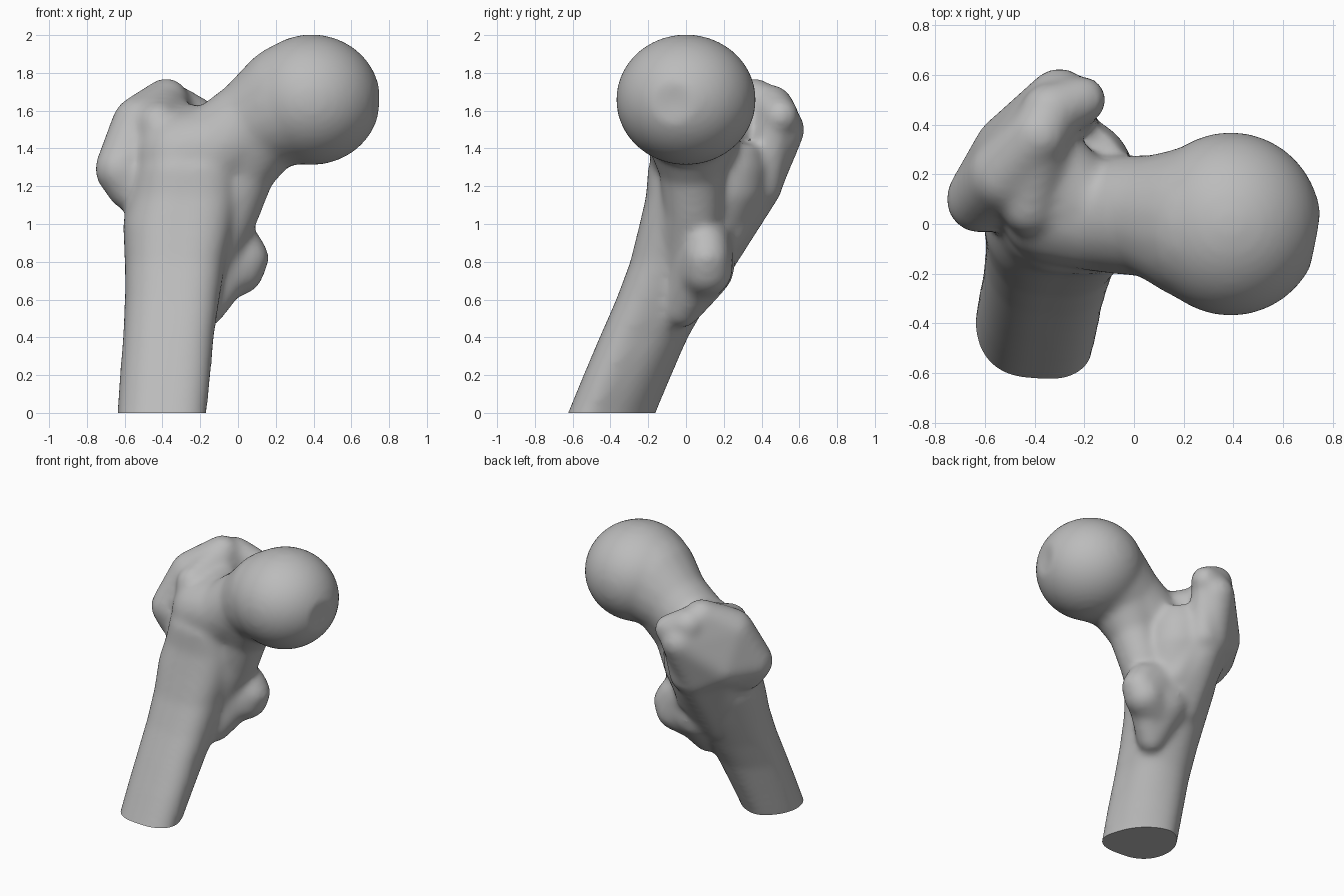
import bpy, bmesh, math
from mathutils import Vector

old = bpy.data.objects.get("Cube")
if old:
    bpy.data.objects.remove(old)

bone = bpy.data.materials.new("bone_grey")
bone.use_nodes = True
grey = (0.5, 0.5, 0.5, 1)
bone.diffuse_color = grey
bone.node_tree.nodes["Principled BSDF"].inputs["Base Color"].default_value = grey

body = bmesh.new()


def add_to_body(part):
    bmesh.ops.recalc_face_normals(part, faces=part.faces)
    mesh = bpy.data.meshes.new("part")
    part.to_mesh(mesh)
    part.free()
    body.from_mesh(mesh)
    bpy.data.meshes.remove(mesh)


def hull(*balls):
    """Closed skin stretched around balls given as x, y, z, radius."""
    ball = bmesh.new()
    bmesh.ops.create_icosphere(ball, subdivisions=3, radius=1)
    unit = [v.co.copy() for v in ball.verts]
    ball.free()
    part = bmesh.new()
    for x, y, z, r in balls:
        for co in unit:
            part.verts.new(Vector((x, y, z)) + co * r)
    bmesh.ops.convex_hull(part, input=part.verts[:])
    loose = [v for v in part.verts if not v.link_faces]
    bmesh.ops.delete(part, geom=loose, context='VERTS')
    add_to_body(part)


def chain(*balls):
    for a, b in zip(balls, balls[1:]):
        hull(a, b)


def loft(rings, sides=48, power=0.85):
    """Closed tube through level rings: z, centre x, y, radius x, y, flattening
    of the inner rear corner."""
    part = bmesh.new()
    loops = []
    for z, cx, cy, rx, ry, flat in rings:
        loop = []
        for i in range(sides):
            a = math.tau * i / sides
            c, s = math.cos(a), math.sin(a)
            p = math.copysign(abs(c) ** power, c)
            q = math.copysign(abs(s) ** power, s)
            skew = max(0, -p * q) * 0.15
            press = max(0, (p + q) * 0.7 - 0.3) * flat * 0.7
            loop.append(part.verts.new((cx + rx * (p + skew - press),
                                        cy + ry * (q - skew - press), z)))
        loops.append(loop)
    for low, high in zip(loops, loops[1:]):
        for i in range(sides):
            j = (i + 1) % sides
            part.faces.new((low[i], low[j], high[j], high[i]))
    part.faces.new(loops[0][::-1])
    part.faces.new(loops[-1])
    add_to_body(part)


# Leaning shaft, running past the cut at the base
loft([(-0.15, -0.405, -0.44, 0.24, 0.245, 0.45),
      (0.0, -0.4, -0.375, 0.24, 0.245, 0.45),
      (0.2, -0.383, -0.295, 0.243, 0.243, 0.35),
      (0.4, -0.368, -0.213, 0.242, 0.24, 0.22),
      (0.6, -0.35, -0.115, 0.25, 0.25, 0.1),
      (0.8, -0.335, -0.02, 0.265, 0.27, 0),
      (1.0, -0.315, 0.06, 0.295, 0.3, 0),
      (1.15, -0.285, 0.11, 0.295, 0.315, 0),
      (1.3, -0.27, 0.12, 0.28, 0.315, 0),
      (1.42, -0.27, 0.14, 0.25, 0.27, 0)])

# Ball head
part = bmesh.new()
bmesh.ops.create_icosphere(part, subdivisions=5, radius=1)
for v in part.verts:
    v.co = Vector((0.39 + v.co.x * 0.364, v.co.y * 0.37, 1.658 + v.co.z * 0.346))
add_to_body(part)

# Neck and the buttress below it
chain((0.3, 0, 1.64, 0.328), (0.1, 0.03, 1.54, 0.25), (-0.12, 0.04, 1.39, 0.238),
      (-0.3, 0.08, 1.35, 0.25))
chain((0.13, 0.02, 1.52, 0.25), (0.03, 0.03, 1.3, 0.175),
      (-0.04, 0.04, 1.08, 0.16), (-0.2, 0, 0.75, 0.15))

# Greater trochanter with its inward hook
hull((-0.62, 0.1, 1.29, 0.14), (-0.575, 0.1, 1.19, 0.12), (-0.52, 0.2, 1.53, 0.15),
     (-0.38, 0.36, 1.655, 0.12), (-0.3, 0.5, 1.5, 0.13), (-0.35, 0.38, 1.2, 0.125),
     (-0.5, 0.3, 1.3, 0.145))
hull((-0.34, 0.45, 1.62, 0.12), (-0.21, 0.5, 1.57, 0.1))

# Front shoulder and the saddle behind it
hull((-0.42, 0.07, 1.53, 0.115), (-0.38, 0.34, 1.64, 0.11),
     (-0.31, -0.07, 1.2, 0.125), (-0.32, 0.03, 1.4, 0.125))
hull((-0.38, 0.1, 1.47, 0.14), (-0.2, 0.1, 1.47, 0.16), (-0.37, 0.32, 1.52, 0.13))

# Rear crest, web and flare into the shaft
hull((-0.24, 0.47, 1.52, 0.1), (-0.28, 0.4, 1.2, 0.11))
hull((-0.28, 0.41, 1.28, 0.1), (-0.2, 0.2, 0.95, 0.12), (-0.17, 0.1, 1.22, 0.17))
hull((-0.33, 0.39, 1.2, 0.12), (-0.46, 0.25, 1.18, 0.12),
     (-0.33, 0.11, 0.78, 0.13), (-0.24, 0.15, 0.85, 0.12))

# Lesser trochanter and its root
hull((0.04, 0.11, 0.82, 0.125), (0, 0.11, 0.76, 0.14), (0.01, 0.11, 0.88, 0.12),
     (-0.15, 0.05, 0.71, 0.15), (-0.14, 0.12, 0.95, 0.13))
hull((-0.03, 0.1, 0.8, 0.14), (-0.18, 0.07, 0.78, 0.19), (-0.17, -0.02, 0.55, 0.1))

mesh = bpy.data.meshes.new("thigh_bone")
body.to_mesh(mesh)
body.free()
mesh.materials.append(bone)
obj = bpy.data.objects.new("thigh_bone", mesh)
bpy.context.collection.objects.link(obj)

# Fuse the parts into one smooth skin
remesh = obj.modifiers.new("fuse", 'REMESH')
remesh.mode = 'VOXEL'
remesh.voxel_size = 0.02
smooth = obj.modifiers.new("soften", 'SMOOTH')
smooth.factor = 0.5
smooth.iterations = 18
bpy.context.view_layer.objects.active = obj
obj.select_set(True)
for name in ("fuse", "soften"):
    bpy.ops.object.modifier_apply(modifier=name)

# Flat cut at the base and shallow pit in the head
bm = bmesh.new()
bm.from_mesh(obj.data)
cut = bmesh.ops.bisect_plane(bm, geom=bm.verts[:] + bm.edges[:] + bm.faces[:],
                             plane_co=(0, 0, 0), plane_no=(0, 0, 1), clear_inner=True)
rim = [e for e in cut["geom_cut"] if isinstance(e, bmesh.types.BMEdge)]
bmesh.ops.holes_fill(bm, edges=rim, sides=0)
pit = Vector((0.74, -0.07, 1.64))
for v in bm.verts:
    near = (v.co - pit).length / 0.13
    if near < 1:
        v.co.x -= 0.022 * (1 - near * near) ** 2
bmesh.ops.recalc_face_normals(bm, faces=bm.faces)
bm.to_mesh(obj.data)
bm.free()
bpy.ops.object.shade_smooth_by_angle(angle=math.radians(40))
